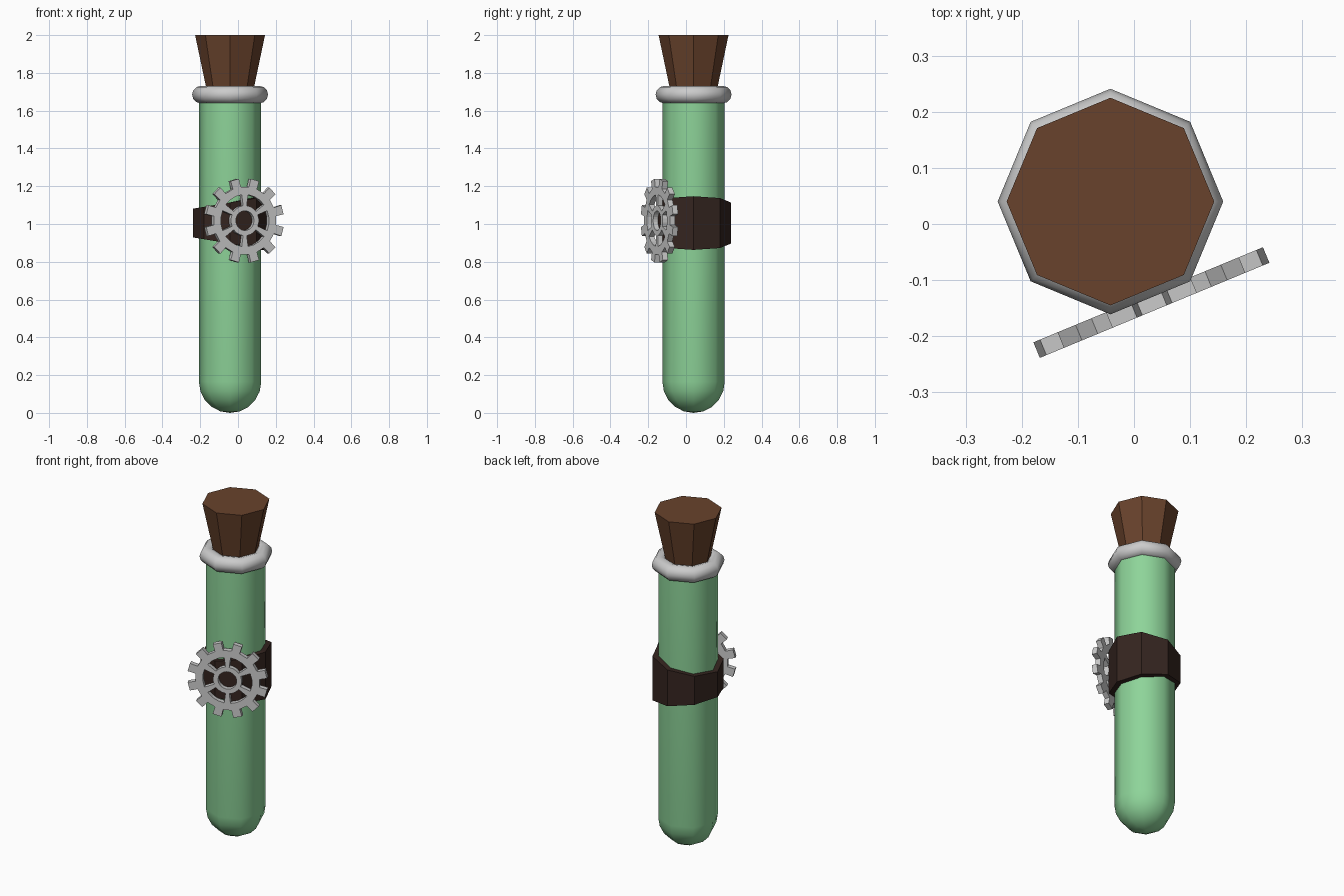
import bpy, bmesh
from math import sin, cos, pi, radians
from mathutils import Matrix, Vector

if "Cube" in bpy.data.objects:
    bpy.data.objects.remove(bpy.data.objects["Cube"])

AX, AY, SIDES = -0.042, 0.04, 8


def material(name, rgb):
    m = bpy.data.materials.new(name)
    m.diffuse_color = (*rgb, 1)
    m.use_nodes = True
    m.node_tree.nodes["Principled BSDF"].inputs["Base Color"].default_value = m.diffuse_color
    return m


def finish(name, bm, mat=None, smooth=False):
    bmesh.ops.remove_doubles(bm, verts=bm.verts, dist=1e-5)
    bmesh.ops.recalc_face_normals(bm, faces=bm.faces)
    me = bpy.data.meshes.new(name)
    bm.to_mesh(me)
    bm.free()
    ob = bpy.data.objects.new(name, me)
    bpy.context.collection.objects.link(ob)
    if mat:
        me.materials.append(mat)
    for p in me.polygons:
        p.use_smooth = smooth
    return ob


def lathe(name, profile, mat=None, smooth=False, closed=False):
    """Revolve (radius, z) points; z may be a function of the angle."""
    bm = bmesh.new()
    rings = []
    for r, z in profile:
        angles = [2 * pi * i / SIDES for i in range(SIDES)]
        rings.append([bm.verts.new((AX + r * cos(a), AY + r * sin(a),
                                    z(a) if callable(z) else z)) for a in angles])
    pairs = list(zip(rings, rings[1:])) + ([(rings[-1], rings[0])] if closed else [])
    for lo, hi in pairs:
        for i in range(SIDES):
            j = (i + 1) % SIDES
            bm.faces.new((lo[i], lo[j], hi[j], hi[i]))
    if not closed:
        bm.faces.new(rings[0])
        bm.faces.new(rings[-1])
    bmesh.ops.dissolve_degenerate(bm, dist=1e-5, edges=bm.edges)
    return finish(name, bm, mat, smooth)


glass = material("green_glass", (0.27, 0.66, 0.32))
cork = material("cork_brown", (0.14, 0.055, 0.025))
leather = material("dark_leather", (0.035, 0.018, 0.014))

# tube with rounded bottom
R = 0.165
dome = [(max(0.0005, R * sin(t)), R * (1 - cos(t))) for t in [pi / 2 * k / 5 for k in range(6)]]
tube = lathe("glass_tube", dome + [(R, 1.69)], glass, True)
tube.data.polygons[-1].use_smooth = False

# metal collar
lathe("collar", [(0.155 + 0.046 * cos(t), 1.685 + 0.046 * sin(t))
                 for t in [2 * pi * k / 12 for k in range(12)]], None, True, True)

# tapered stopper
lathe("stopper", [(0.105, 1.62), (0.185, 2.0)], cork)

# strap, taller on the right than on the left
def edge(sign):
    return lambda a: 1.005 + sign * (0.109 + 0.033 * cos(a))

lathe("strap", [(0.197, edge(-1)), (0.197, edge(1)), (0.16, edge(1)), (0.16, edge(-1))],
      leather, False, True)

# gear: 24 columns, alternately tooth and gap, with six spokes
bm = bmesh.new()


def quad(a0, a1, r0, r1, inset=0.0):
    pts = [(r0, a0), (r0, a1), (r1, a1 - inset), (r1, a0 + inset)]
    bm.faces.new([bm.verts.new((r * cos(radians(a)), r * sin(radians(a)), 0)) for r, a in pts])


for i in range(24):
    a0, a1 = i * 15 - 7.5, i * 15 + 7.5
    quad(a0, a1, 0.052, 0.08)
    quad(a0, a1, 0.138, 0.18)
    if i % 2:
        quad(a0, a1, 0.18, 0.224, 1.2)
    if i % 4 == 2:
        quad(a0, a1, 0.08, 0.138)
bmesh.ops.remove_doubles(bm, verts=bm.verts, dist=1e-5)
ext = bmesh.ops.extrude_face_region(bm, geom=bm.faces[:], use_keep_orig=True)
moved = [v for v in ext["geom"] if isinstance(v, bmesh.types.BMVert)]
bmesh.ops.translate(bm, verts=moved, vec=(0, 0, 0.03))
normal = Vector((sin(radians(22.5)), -cos(radians(22.5)), 0))
place = (Matrix.Translation(Vector((0.031, -0.14, 1.018)) - normal * 0.015)
         @ Matrix.Rotation(radians(22.5), 4, 'Z') @ Matrix.Rotation(pi / 2, 4, 'X'))
bm.transform(place)
finish("gear", bm)
